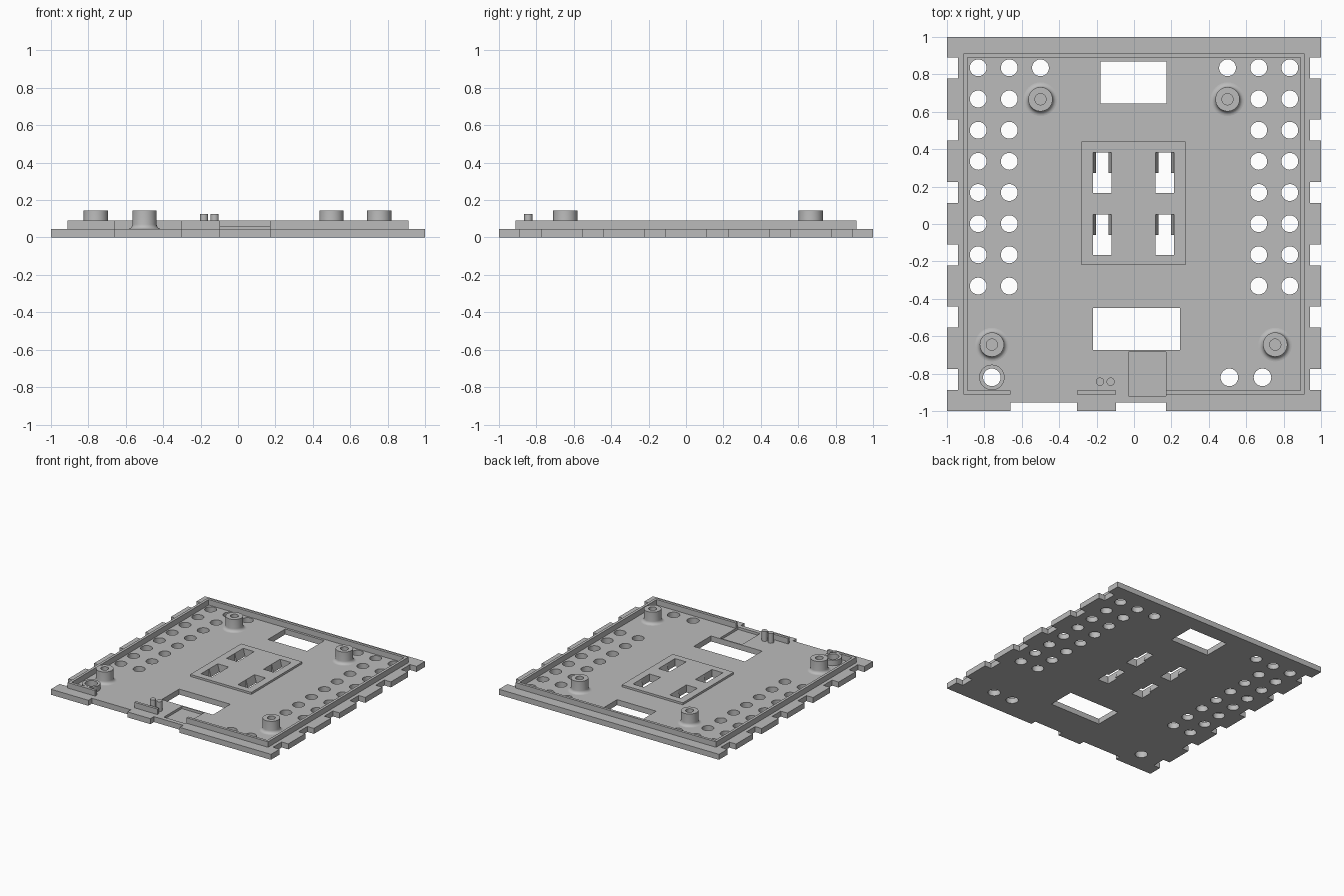
import bpy, bmesh, math
from mathutils import Matrix

cube = bpy.data.objects.get("Cube")
if cube:
    bpy.data.objects.remove(cube, do_unlink=True)

grey = bpy.data.materials.new("plain grey")
grey.use_nodes = True
COLOUR = (0.5, 0.5, 0.5, 1)
grey.diffuse_color = COLOUR
grey.node_tree.nodes["Principled BSDF"].inputs["Base Color"].default_value = COLOUR

PLATE, LIP = 0.045, 0.09


def make(name, bm):
    bmesh.ops.recalc_face_normals(bm, faces=bm.faces)
    mesh = bpy.data.meshes.new(name)
    bm.to_mesh(mesh)
    bm.free()
    mesh.materials.append(grey)
    ob = bpy.data.objects.new(name, mesh)
    bpy.context.collection.objects.link(ob)
    return ob


def box(bm, x0, x1, y0, y1, z0, z1, taper=1):
    """Box whose lower face can be narrowed in x."""
    verts = bmesh.ops.create_cube(bm, size=1)["verts"]
    for v in verts:
        w = taper if v.co.z < 0 else 1
        v.co = ((x0 + x1) / 2 + v.co.x * (x1 - x0) * w,
                (y0 + y1) / 2 + v.co.y * (y1 - y0),
                (z0 + z1) / 2 + v.co.z * (z1 - z0))


def cylinder(bm, x, y, r, z0, z1):
    bmesh.ops.create_cone(bm, cap_ends=True, segments=32, radius1=r, radius2=r, depth=z1 - z0,
                          matrix=Matrix.Translation((x, y, (z0 + z1) / 2)))


def lathe(name, x, y, profile, steps=32):
    bm = bmesh.new()
    verts = [bm.verts.new((r, 0, z)) for r, z in profile]
    edges = [bm.edges.new(p) for p in zip(verts, verts[1:])]
    bmesh.ops.spin(bm, geom=verts + edges, cent=(0, 0, 0), axis=(0, 0, 1),
                   angle=math.tau, steps=steps)
    bmesh.ops.remove_doubles(bm, verts=bm.verts, dist=0.0005)
    ob = make(name, bm)
    ob.location = (x, y, 0)
    smooth(ob)


def smooth(ob):
    bpy.ops.object.select_all(action="DESELECT")
    ob.select_set(True)
    bpy.context.view_layer.objects.active = ob
    bpy.ops.object.shade_smooth_by_angle(angle=math.radians(35))


def cut(ob, cutter):
    mod = ob.modifiers.new("cut", "BOOLEAN")
    mod.operation = "DIFFERENCE"
    mod.solver = "EXACT"
    mod.object = cutter
    bpy.context.view_layer.objects.active = ob
    bpy.ops.object.modifier_apply(modifier=mod.name)


# Base plate and raised centre pad
bm = bmesh.new()
box(bm, -1, 1, -1, 1, 0, PLATE)
plate = make("base_plate", bm)
bm = bmesh.new()
box(bm, -0.28, 0.275, -0.22, 0.44, 0.03, 0.062)
pad = make("centre_pad", bm)

# Edge notches, windows and port recess
bm = bmesh.new()
for i in range(6):
    y = 0.835 - i / 3
    for s in (-1, 1):
        box(bm, s * 1.0 - 0.06, s * 1.0 + 0.06, y - 0.056, y + 0.056, -0.1, 0.2)
for x0, x1 in ((-0.66, -0.305), (-0.095, 0.17)):
    box(bm, x0, x1, -1.1, -0.955, -0.1, 0.2)
box(bm, -0.18, 0.175, 0.645, 0.87, -0.1, 0.2)
box(bm, -0.22, 0.245, -0.675, -0.45, -0.1, 0.2)
box(bm, -0.03, 0.17, -0.92, -0.685, 0.025, 0.2)

# Vent holes and fixing holes
for s in (-1, 1):
    for row in range(8):
        for x in (0.667, 0.833):
            cylinder(bm, s * x, 0.835 - row / 6, 0.045, -0.1, 0.2)
    cylinder(bm, s * 0.5, 0.835, 0.045, -0.1, 0.2)
for x in (-0.76, 0.51, 0.687):
    cylinder(bm, x, -0.82, 0.047, -0.1, 0.2)
openings = make("opening_cutter", bm)

# Keyhole slots: wide lower half, wedge-sided upper half
bm = bmesh.new()
for x in (-0.17, 0.165):
    for y in (-0.165, 0.167):
        box(bm, x - 0.05, x + 0.05, y, y + 0.105, -0.1, 0.2)
slots = make("slot_cutter", bm)
bm = bmesh.new()
for x in (-0.17, 0.165):
    for y in (-0.165, 0.167):
        box(bm, x - 0.05, x + 0.05, y + 0.1, y + 0.215, -0.001, 0.0621, taper=0.66)
wedges = make("wedge_cutter", bm)

cut(plate, openings)
for part in (plate, pad):
    cut(part, slots)
    cut(part, wedges)
for cutter in (openings, slots, wedges):
    bpy.data.objects.remove(cutter, do_unlink=True)
smooth(plate)

# Locating lip, broken along the front
bm = bmesh.new()
for s in (-1, 1):
    box(bm, s * 0.9 - 0.011, s * 0.9 + 0.011, -0.911, 0.911, 0.04, LIP)
box(bm, -0.9, 0.9, 0.889, 0.911, 0.04, LIP)
for x0, x1 in ((-0.9, -0.66), (-0.305, -0.095), (0.17, 0.9)):
    box(bm, x0, x1, -0.911, -0.889, 0.04, LIP)
make("locating_lip", bm)

# Screw bosses with filleted feet and blind holes
fillet = [(0.09 - 0.025 * math.sin(a), 0.07 - 0.025 * math.cos(a))
          for a in (i * math.pi / 12 for i in range(7))]
profile = [(0.09, 0.04)] + fillet + [(0.065, 0.145), (0.03, 0.145), (0.03, 0.05), (0, 0.05)]
for name, x, y in (("back_right_boss", -0.5, 0.667), ("back_left_boss", 0.5, 0.667),
                   ("front_right_boss", -0.76, -0.645), ("front_left_boss", 0.755, -0.645)):
    lathe(name, x, y, profile)

# Collar around the corner hole
lathe("hole_collar", -0.76, -0.82,
      [(0.068, 0.04), (0.068, LIP), (0.047, LIP), (0.047, 0.04), (0.068, 0.04)])

# Pair of small pins
for name, x in (("right_pin", -0.182), ("left_pin", -0.125)):
    lathe(name, x, -0.843, [(0.022, 0.04), (0.022, 0.125), (0, 0.125)], 20)
